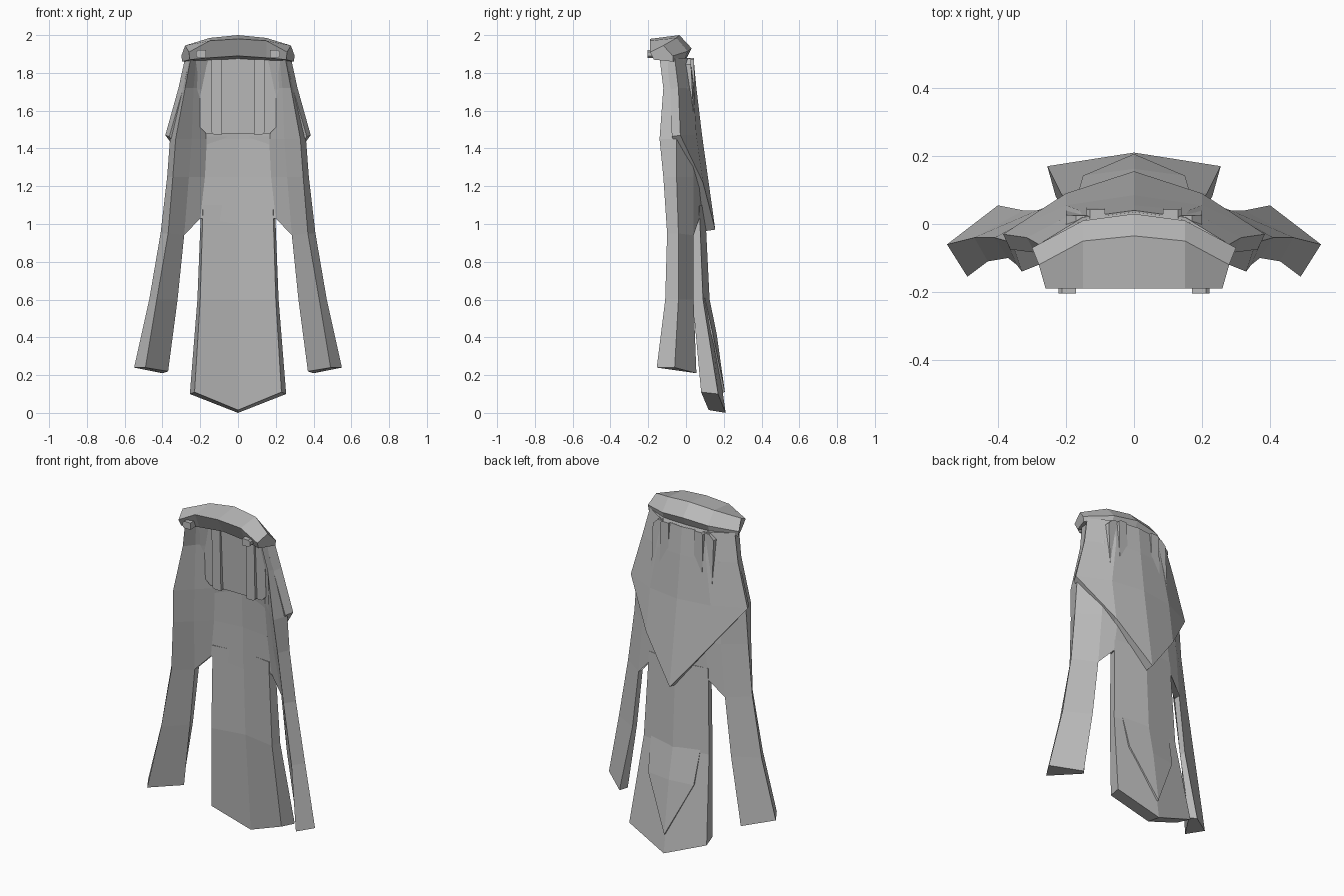
import bpy
import bmesh

default = bpy.data.objects.get("Cube")
if default:
    bpy.data.objects.remove(default, do_unlink=True)

# One plain cloth colour
cloth = bpy.data.materials.new("grey_cloth")
cloth.use_nodes = True
colour = (0.5, 0.5, 0.5, 1)
cloth.diffuse_color = colour
shader = next(n for n in cloth.node_tree.nodes if n.type == "BSDF_PRINCIPLED")
shader.inputs["Base Color"].default_value = colour


def loft(name, rows, closed=False, caps=False, cap_last=False, thickness=None):
    """Join rows of points into a half surface, then mirror it across x = 0."""
    bm = bmesh.new()
    grid = [[bm.verts.new(point) for point in row] for row in rows]
    for upper, lower in zip(grid, grid[1:]):
        count = len(upper)
        for i in range(count if closed else count - 1):
            j = (i + 1) % count
            bm.faces.new((upper[i], lower[i], lower[j], upper[j]))
    if caps:
        bm.faces.new(grid[0])
    if caps or cap_last:
        bm.faces.new(grid[-1])
    bmesh.ops.remove_doubles(bm, verts=bm.verts[:], dist=0.0005)
    bmesh.ops.recalc_face_normals(bm, faces=bm.faces[:])
    if thickness:
        # The cloth faces outward to the back, so thickness grows inward
        bm.normal_update()
        if sum(f.normal.y for f in bm.faces) < 0:
            bmesh.ops.reverse_faces(bm, faces=bm.faces[:])
    mesh = bpy.data.meshes.new(name)
    bm.to_mesh(mesh)
    bm.free()
    mesh.materials.append(cloth)
    obj = bpy.data.objects.new(name, mesh)
    bpy.context.scene.collection.objects.link(obj)
    mirror = obj.modifiers.new("mirror", "MIRROR")
    mirror.use_clip = True
    if thickness:
        solid = obj.modifiers.new("cloth_thickness", "SOLIDIFY")
        solid.thickness = thickness
        solid.offset = -1
    return obj


def level(z, *points):
    """Give a list of (x, y) points one height."""
    return [(x, y, z) for x, y in points]


def slab(name, x0, x1, y0, y1, z0, z1, cut, lean=0):
    """Slab with chamfered ends whose foot leans back, mirrored."""
    def ring(z, inset):
        shift = lean * (z1 - z) / (z1 - z0)
        front, back = y0 + shift, y1 + shift
        return level(z, (x0, front), (x1 - inset, front),
                     (x1 - inset, back), (x0, back))
    rows = [ring(z0, cut), ring(z0 + cut, 0), ring(z1 - cut, 0), ring(z1, cut)]
    return loft(name, rows, closed=x0 > 0, caps=True)


# Main cloth: each row runs along the back, round the side to the front edge,
# then along the inner face to the middle
hem = [(0, .1, 1), (.2, .07, 1.03), (.285, .04, .94), (.41, -.04, .95),
       (.37, -.1, .95), (.285, 0, .94), (.2, .03, 1.03), (0, .05, 1)]
loft("cape_body", [
    level(1.88, (0, .035), (.12, .02), (.2, -.01), (.265, -.06),
          (.25, -.14), (.22, -.08), (.18, -.03), (0, -.015)),
    level(1.72, (0, .05), (.13, .035), (.22, .01), (.305, -.04),
          (.28, -.12), (.235, -.065), (.185, -.01), (0, .005)),
    level(1.45, (0, .08), (.16, .06), (.25, .03), (.36, -.05),
          (.33, -.14), (.245, -.06), (.165, .015), (0, .035)),
    level(1.25, (0, .09), (.17, .07), (.26, .04), (.375, -.05),
          (.345, -.12), (.26, -.045), (.175, .025), (0, .045)),
    hem,
], caps=True)

# Wedge-shaped side strips hanging from the body
loft("side_strip", [
    hem[2:6],
    level(.6, (.325, .04), (.47, -.04), (.43, -.11), (.32, .005)),
    [(.4, .055, .21), (.55, -.06, .24), (.49, -.155, .24), (.37, .02, .22)],
], closed=True, caps=True)

# Thick pointed tail, each row running back centre, edges, front centre
loft("tail", [
    [(0, .1, 1.1), (.195, .07, 1.1), (.185, .025, 1.1), (0, .05, 1.1)],
    level(.6, (0, .125), (.215, .09), (.2, .035), (0, .07)),
    [(0, .21, 0), (.255, .17, .1), (.23, .08, .11), (0, .12, .015)],
], caps=True)

# Pointed panel rising out of the back of the tail
loft("tail_panel", [
    level(.65, (0, .115), (.165, .09)),
    level(.42, (0, .162), (.15, .142)),
    [(0, .206, .11)] * 2,
], thickness=.015)

# Short pointed outer layer over the shoulders and back
corner = (.385, -.03, 1.47)
loft("outer_capelet", [
    level(1.88, (0, .04), (.15, .02), (.28, -.06)),
    level(1.72, (0, .055), (.16, .04), (.315, -.04)),
    [(0, .085, 1.47), (.2, .055, 1.47), corner],
    [(0, .155, .97), (.2, .09, 1.22), corner],
], thickness=.05)

# Arched collar, each ring running front top, ridge, back, under back, under front
loft("collar", [
    [(0, y, z) for y, z in
     ((-.19, 1.98), (-.035, 2), (.03, 1.93), (0, 1.87), (-.14, 1.89))],
    [(.15, y, z) for y, z in
     ((-.19, 1.97), (-.05, 1.985), (.01, 1.915), (-.01, 1.865), (-.15, 1.88))],
    [(.26, -.19, 1.91), (.28, -.12, 1.945), (.3, -.07, 1.89),
     (.295, -.07, 1.86), (.255, -.17, 1.87)],
], closed=True, cap_last=True)

# Back plate with straps, and the small collar clips
slab("back_plate", 0, .2, -.04, .025, 1.48, 1.875, .03, lean=.02)
slab("plate_strap", .085, .14, -.05, .042, 1.475, 1.88, .01, lean=.01)
slab("collar_clip", .17, .222, -.205, -.15, 1.88, 1.92, .01)
